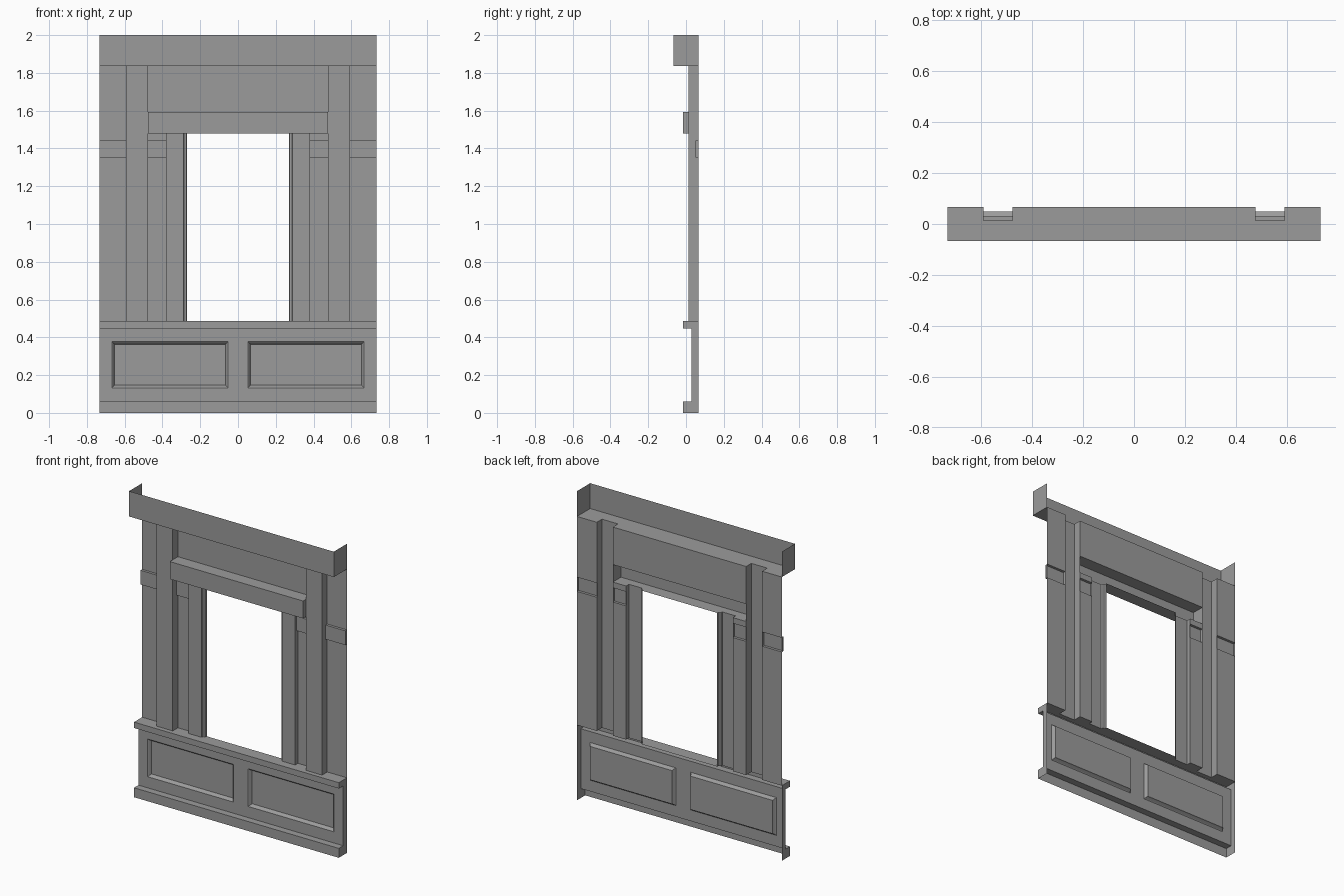
import bpy, bmesh

if "Cube" in bpy.data.objects:
    bpy.data.objects.remove(bpy.data.objects["Cube"])

# Key plan positions (right half; everything is mirrored across x = 0)
W, COL_O, COL_I, PIL_O, PIL_I, OPEN = 0.733, 0.592, 0.477, 0.382, 0.288, 0.27
BACK, COL_Y, PIL_Y, BAND_Y, PANEL_Y, TRIM_Y, BEAM_Y = 0.067, 0.014, 0.038, 0.05, 0.029, -0.016, -0.067
# Key heights
BASE, LEDGE0, LEDGE1, BAND0, BAND1, LIN0, LIN1, BEAM0, TOP = 0.061, 0.448, 0.486, 1.351, 1.443, 1.48, 1.593, 1.836, 2.0

grey = bpy.data.materials.new("dark_grey")
grey.diffuse_color = (0.33, 0.33, 0.33, 1)
grey.use_nodes = True
grey.node_tree.nodes["Principled BSDF"].inputs["Base Color"].default_value = grey.diffuse_color


def walls(plan, z0, z1):
    """Upright quads along an xy polyline."""
    return [[(*a, z0), (*b, z0), (*b, z1), (*a, z1)] for a, b in zip(plan, plan[1:])]


def plate(plan, z):
    """Flat horizontal face."""
    return [[(x, y, z) for x, y in plan]]


def rect(x0, x1, z0, z1, y):
    return [(x0, y, z0), (x1, y, z0), (x1, y, z1), (x0, y, z1)]


def ring(a, b):
    """Four quads joining two rectangles."""
    return [[a[i], a[(i + 1) % 4], b[(i + 1) % 4], b[i]] for i in range(4)]


def part(name, faces):
    """Thin open-backed shell, facing the front, mirrored in x."""
    bm = bmesh.new()
    for f in faces:
        bm.faces.new([bm.verts.new(p) for p in f])
    bmesh.ops.remove_doubles(bm, verts=bm.verts, dist=1e-5)
    bmesh.ops.recalc_face_normals(bm, faces=bm.faces)
    if sum(f.normal.y * f.calc_area() for f in bm.faces) > 0:
        bmesh.ops.reverse_faces(bm, faces=bm.faces)
    me = bpy.data.meshes.new(name)
    bm.to_mesh(me)
    bm.free()
    me.materials.append(grey)
    ob = bpy.data.objects.new(name, me)
    bpy.context.collection.objects.link(ob)
    ob.modifiers.new("Mirror", 'MIRROR').merge_threshold = 0.0001
    return ob


def band(name, x0, x1):
    """Shallow raised block: front, ends, top and bottom."""
    front = [(x0, BACK), (x0, BAND_Y), (x1, BAND_Y), (x1, BACK)]
    part(name, walls(front, BAND0, BAND1) + plate(front, BAND0) + plate(front, BAND1))


column = [(COL_O, BACK), (COL_O, COL_Y), (COL_I, COL_Y), (COL_I, BACK)]
pilaster = [(PIL_O, BACK), (PIL_O, PIL_Y), (PIL_I, PIL_Y), (PIL_I - 0.003, 0.05),
            (OPEN + 0.003, 0.054), (OPEN, BACK)]

# Tall columns, and window jambs with a stepped inner edge
part("column", walls(column, LEDGE1, BEAM0))
part("window_jamb", walls(pilaster, LEDGE1, LIN0))

# Recessed strips beside the columns, broken by raised bands
for label, x0, x1, top in (("outer", COL_O, W, BEAM0), ("inner", PIL_O, COL_I, LIN0)):
    for pos, z0, z1 in (("lower", LEDGE1, BAND0), ("upper", BAND1, top)):
        part(f"{label}_strip_{pos}", [rect(x0, x1, z0, z1, BACK)])
    band(f"{label}_band", x0, x1)

# Frieze over the window
part("frieze", [rect(0, COL_I, LIN1, BEAM0, BACK)])

# Lintel: front, short end, top and underside fitted around the jambs
front = [(0, TRIM_Y), (COL_I, TRIM_Y)]
part("lintel", walls(front + [(COL_I, COL_Y)], LIN0, LIN1)
     + plate(front + [(COL_I, BACK), (0, BACK)], LIN1)
     + plate(front + [(COL_I, BACK)] + pilaster + [(0, BACK)], LIN0))

# Top beam: front, end and notched underside, open above and behind
front = [(0, BEAM_Y), (W, BEAM_Y), (W, BACK)]
part("top_beam", walls(front, BEAM0, TOP) + plate(front + column + [(0, BACK)], BEAM0))

# Ledge: lip, underside and sill fitted around columns and jambs
front = [(0, TRIM_Y), (W, TRIM_Y)]
part("ledge", walls(front, LEDGE0, LEDGE1)
     + plate(front + [(W, PANEL_Y), (0, PANEL_Y)], LEDGE0)
     + plate(front + [(W, BACK)] + column + pilaster + [(0, BACK)], LEDGE1))

# Base board
part("base_board", walls(front, 0, BASE) + plate(front + [(W, PANEL_Y), (0, PANEL_Y)], BASE))

# Lower wall with a stepped recessed panel
steps = [rect(0, W, BASE, LEDGE0, PANEL_Y)]
for inset, y in ((0, PANEL_Y), (0.004, 0.032), (0.011, 0.043), (0.014, 0.049)):
    steps.append(rect(0.053 + inset, 0.667 - inset, 0.133 + inset, 0.377 - inset, y))
faces = [steps[-1]]
for a, b in zip(steps, steps[1:]):
    faces += ring(a, b)
part("lower_wall", faces)

# End cap following the base, wall and ledge profile
profile = [(TRIM_Y, 0), (TRIM_Y, BASE), (PANEL_Y, BASE), (PANEL_Y, LEDGE0),
           (TRIM_Y, LEDGE0), (TRIM_Y, LEDGE1), (BACK, LEDGE1), (BACK, 0)]
cap = part("lower_end_cap", [[(W, y, z) for y, z in reversed(profile)]])
if cap.data.polygons[0].normal.x < 0:
    cap.data.flip_normals()
